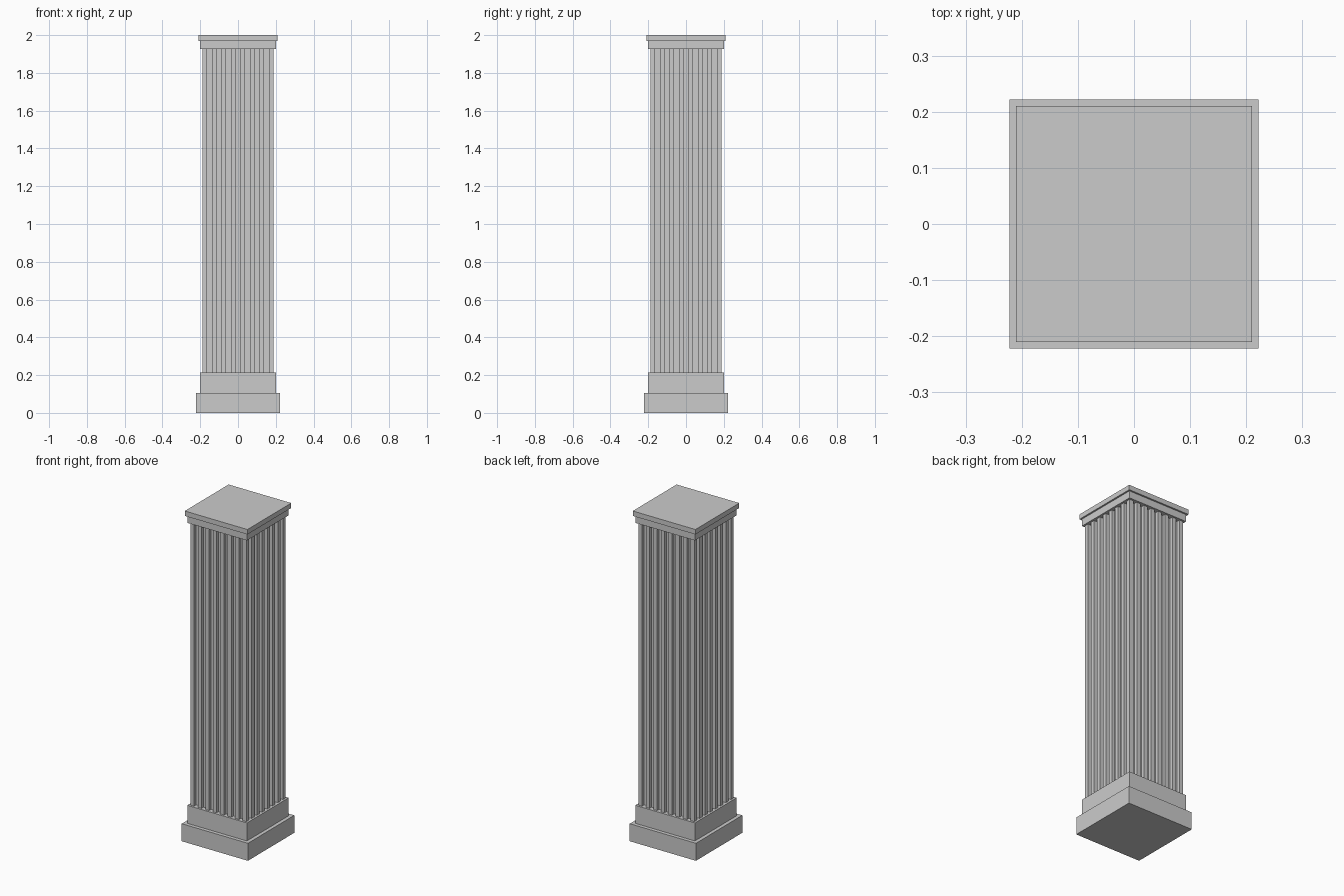
import bpy, bmesh

if "Cube" in bpy.data.objects:
    bpy.data.objects.remove(bpy.data.objects["Cube"])

stone = bpy.data.materials.new("light_grey_stone")
stone.diffuse_color = (0.6, 0.6, 0.6, 1)
stone.use_nodes = True
stone.node_tree.nodes["Principled BSDF"].inputs["Base Color"].default_value = stone.diffuse_color


def prism(name, outline, z0, z1):
    """Extrude a closed counter-clockwise outline from z0 to z1."""
    bm = bmesh.new()
    face = bm.faces.new([bm.verts.new((x, y, z0)) for x, y in outline])
    top = bmesh.ops.extrude_face_region(bm, geom=[face], use_keep_orig=True)["geom"]
    verts = [v for v in top if isinstance(v, bmesh.types.BMVert)]
    bmesh.ops.translate(bm, verts=verts, vec=(0, 0, z1 - z0))
    bmesh.ops.recalc_face_normals(bm, faces=bm.faces[:])
    mesh = bpy.data.meshes.new(name)
    bm.to_mesh(mesh)
    bm.free()
    mesh.materials.append(stone)
    obj = bpy.data.objects.new(name, mesh)
    bpy.context.collection.objects.link(obj)
    return obj


def block(name, half, z0, z1):
    return prism(name, [(-half, -half), (half, -half), (half, half), (-half, half)], z0, z1)


# Stepped base
block("plinth", 0.222, 0.0, 0.106)
block("base_block", 0.20, 0.106, 0.215)

# Fluted square shaft: 8 ribs and 7 square grooves on each side
HALF, STRIPS, DEPTH = 0.188, 15, 0.02
step = 2 * HALF / STRIPS
side = [(-HALF, -HALF)]
for i in range(1, STRIPS, 2):
    a, b = -HALF + i * step, -HALF + (i + 1) * step
    side += [(a, -HALF), (a, -HALF + DEPTH), (b, -HALF + DEPTH), (b, -HALF)]
outline = []
for turn in range(4):
    outline += side
    side = [(-y, x) for x, y in side]
prism("fluted_shaft", outline, 0.215, 1.927)

# Stepped capital
block("capital_block", 0.20, 1.927, 1.97)
block("capital_slab", 0.21, 1.97, 2.0)
